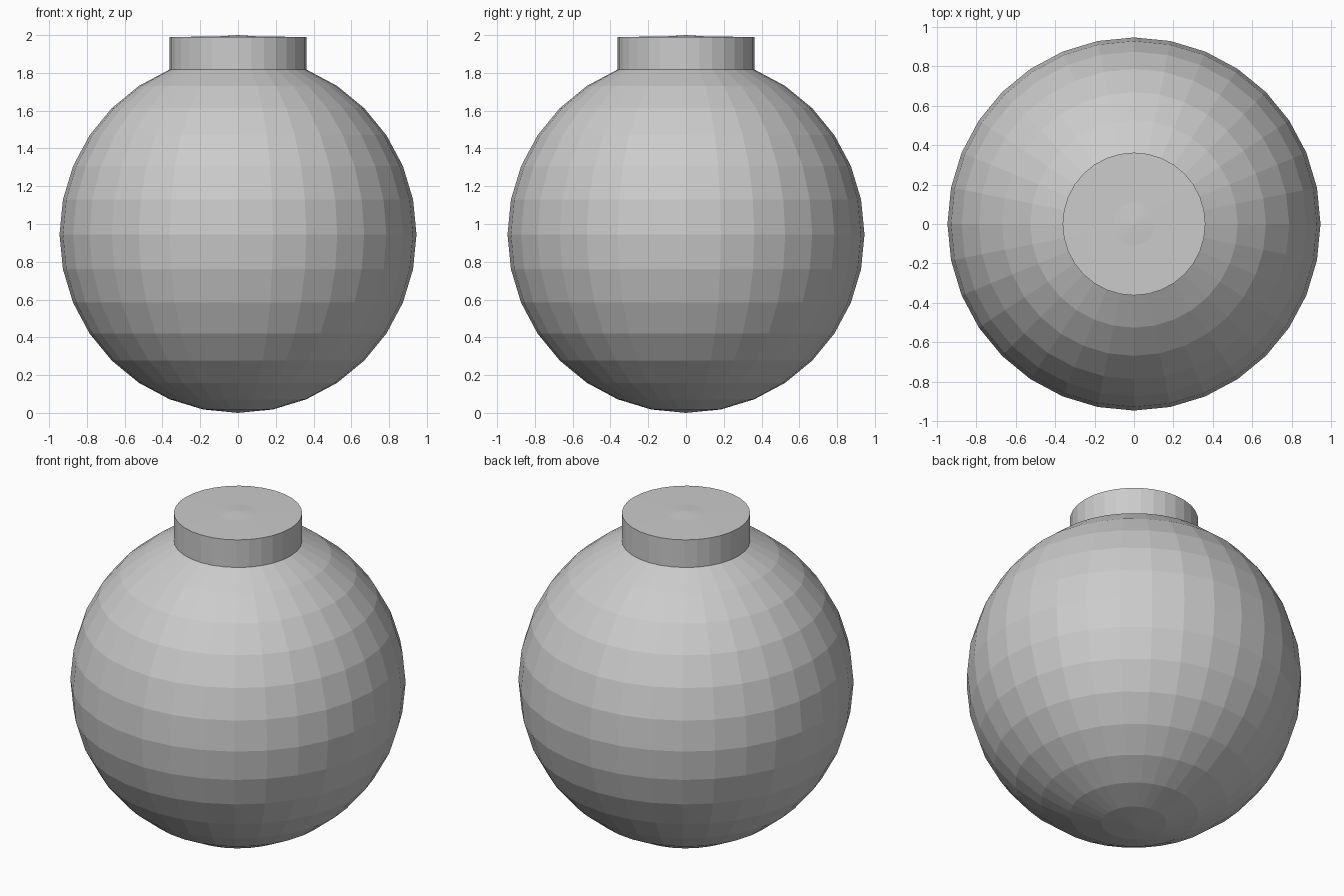
import bpy, bmesh, math

if "Cube" in bpy.data.objects:
    bpy.data.objects.remove(bpy.data.objects["Cube"])

SEGS, RINGS, R = 32, 16, 0.945
NECK_ANGLE = math.radians(67.5)
NECK_R = R * math.cos(NECK_ANGLE)
NECK_Z = R + R * math.sin(NECK_ANGLE)


def add_object(name, bm):
    bmesh.ops.recalc_face_normals(bm, faces=bm.faces[:])
    mesh = bpy.data.meshes.new(name)
    bm.to_mesh(mesh)
    bm.free()
    obj = bpy.data.objects.new(name, mesh)
    bpy.context.collection.objects.link(obj)
    return obj


# Round body: faceted sphere, open above the neck ring
bm = bmesh.new()
bmesh.ops.create_uvsphere(bm, u_segments=SEGS, v_segments=RINGS, radius=R)
bmesh.ops.translate(bm, verts=bm.verts[:], vec=(0, 0, R))
bmesh.ops.delete(bm, geom=[v for v in bm.verts if v.co.z > NECK_Z + 0.01], context='VERTS')

# Neck: straight collar extruded from the ring, capped with a barely raised centre
rim = [e for e in bm.edges if e.is_boundary]
for radius, z in ((NECK_R, 1.99), (0.107, 1.993)):
    new = bmesh.ops.extrude_edge_only(bm, edges=rim)["geom"]
    verts = [g for g in new if isinstance(g, bmesh.types.BMVert)]
    rim = [g for g in new if isinstance(g, bmesh.types.BMEdge)]
    for v in verts:
        s = radius / math.hypot(v.co.x, v.co.y)
        v.co = (v.co.x * s, v.co.y * s, z)
tip = bm.verts.new((0, 0, 2.0))
for e in rim:
    bm.faces.new((e.verts[0], e.verts[1], tip))

add_object("round_body_with_neck", bm)
